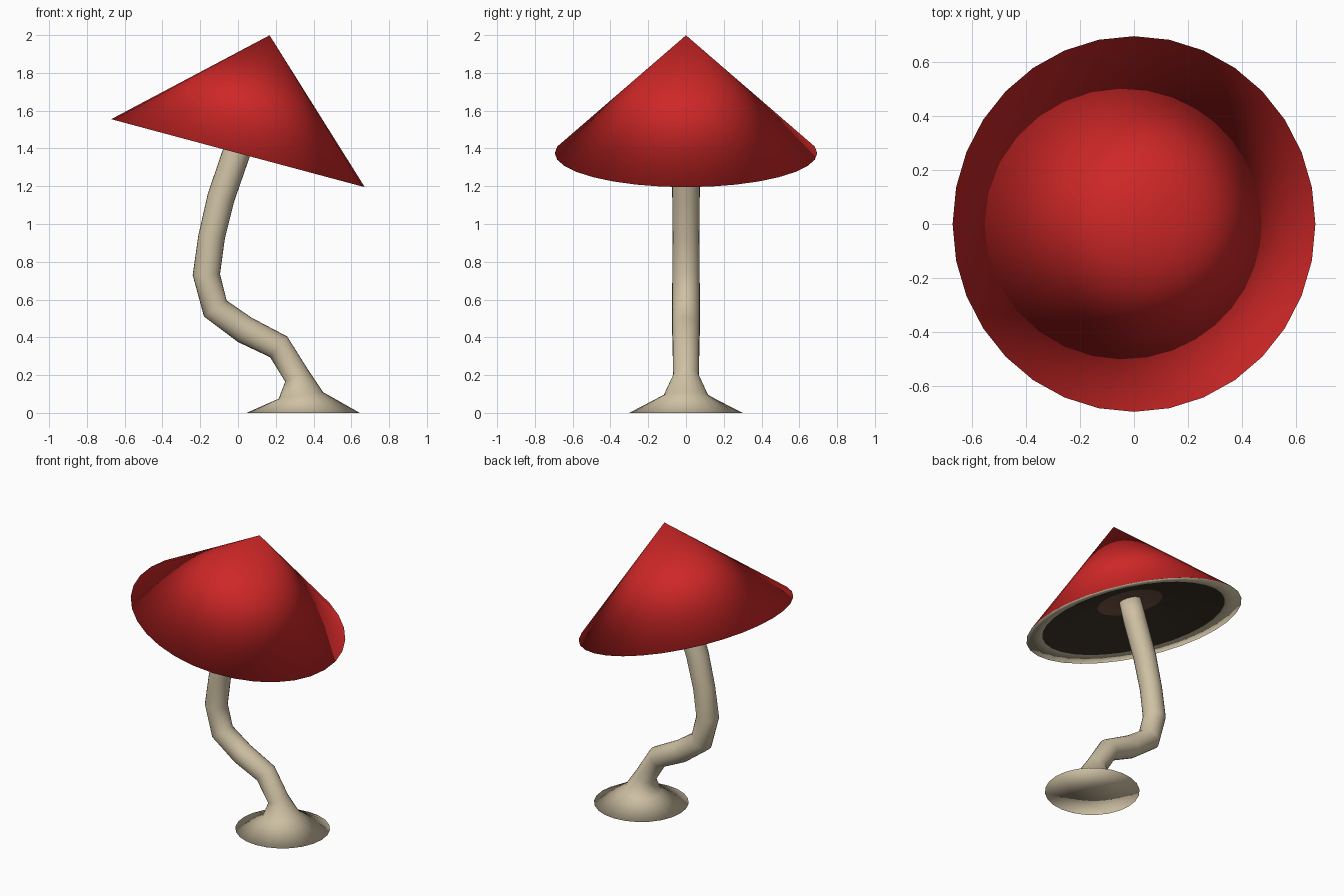
import bpy, bmesh, math
from mathutils import Vector, Matrix

if "Cube" in bpy.data.objects:
    bpy.data.objects.remove(bpy.data.objects["Cube"])


def mat(name, rgb):
    m = bpy.data.materials.new(name)
    m.diffuse_color = (*rgb, 1)
    m.use_nodes = True
    m.node_tree.nodes["Principled BSDF"].inputs["Base Color"].default_value = m.diffuse_color
    return m


RED = mat("cap red", (0.62, 0.02, 0.02))
TAN = mat("stem tan", (0.62, 0.53, 0.37))
DARK = mat("gill dark brown", (0.045, 0.032, 0.02))
BROWN = mat("gill centre brown", (0.17, 0.085, 0.055))


def skin(name, rings, mats, slots):
    """Join rings of points (a one-point ring is a tip) into a smooth closed skin."""
    bm = bmesh.new()
    loops = [[bm.verts.new(p) for p in r] for r in rings]
    for a, b, slot in zip(loops, loops[1:], slots):
        n = max(len(a), len(b))
        for i in range(n):
            j = (i + 1) % n
            if len(a) == 1:
                vs = [a[0], b[i], b[j]]
            elif len(b) == 1:
                vs = [a[i], a[j], b[0]]
            else:
                vs = [a[i], a[j], b[j], b[i]]
            bm.faces.new(vs).material_index = slot
    for f in bm.faces:
        f.smooth = True
    bmesh.ops.recalc_face_normals(bm, faces=bm.faces)
    me = bpy.data.meshes.new(name)
    bm.to_mesh(me)
    bm.free()
    for m in mats:
        me.materials.append(m)
    ob = bpy.data.objects.new(name, me)
    bpy.context.collection.objects.link(ob)
    return ob


# Cap: straight cone with a shallow hollow underside, tilted 15 degrees
N = 32
profile = [(0, 0.646), (0.695, 0), (0.59, 0.015), (0.21, 0.125), (0, 0.14)]
tilt = Matrix.Translation((0, 0, 1.375)) @ Matrix.Rotation(math.radians(15), 4, 'Y')
rings = []
for r, z in profile:
    count = N if r else 1
    rings.append([tilt @ Vector((r * math.cos(math.tau * i / N),
                                 r * math.sin(math.tau * i / N), z))
                  for i in range(count)])
skin("cap", rings, [RED, TAN, DARK, BROWN], [0, 1, 2, 3])

# Stem: bent tube with a flared foot, from left and right outline points (x, z)
left = [(0.045, 0), (0.215, 0.075), (0.25, 0.165), (0.17, 0.295), (0, 0.375),
        (-0.18, 0.51), (-0.24, 0.73), (-0.21, 0.94), (-0.16, 1.16),
        (-0.08, 1.395), (-0.035, 1.53)]
right = [(0.645, 0), (0.45, 0.11), (0.37, 0.23), (0.26, 0.405), (0.07, 0.505),
         (-0.06, 0.595), (-0.095, 0.735), (-0.07, 0.92), (-0.02, 1.12),
         (0.06, 1.35), (0.1, 1.485)]
S = 24
rings = [[Vector((0.345, 0, 0))]]
for (lx, lz), (rx, rz) in zip(left, right):
    c = Vector(((lx + rx) / 2, 0, (lz + rz) / 2))
    u = Vector(((rx - lx) / 2, 0, (rz - lz) / 2))
    v = Vector((0, u.length, 0))
    rings.append([c + u * math.cos(math.tau * i / S) + v * math.sin(math.tau * i / S)
                  for i in range(S)])
rings.append([c])
skin("stem", rings, [TAN], [0] * (len(rings) - 1))
